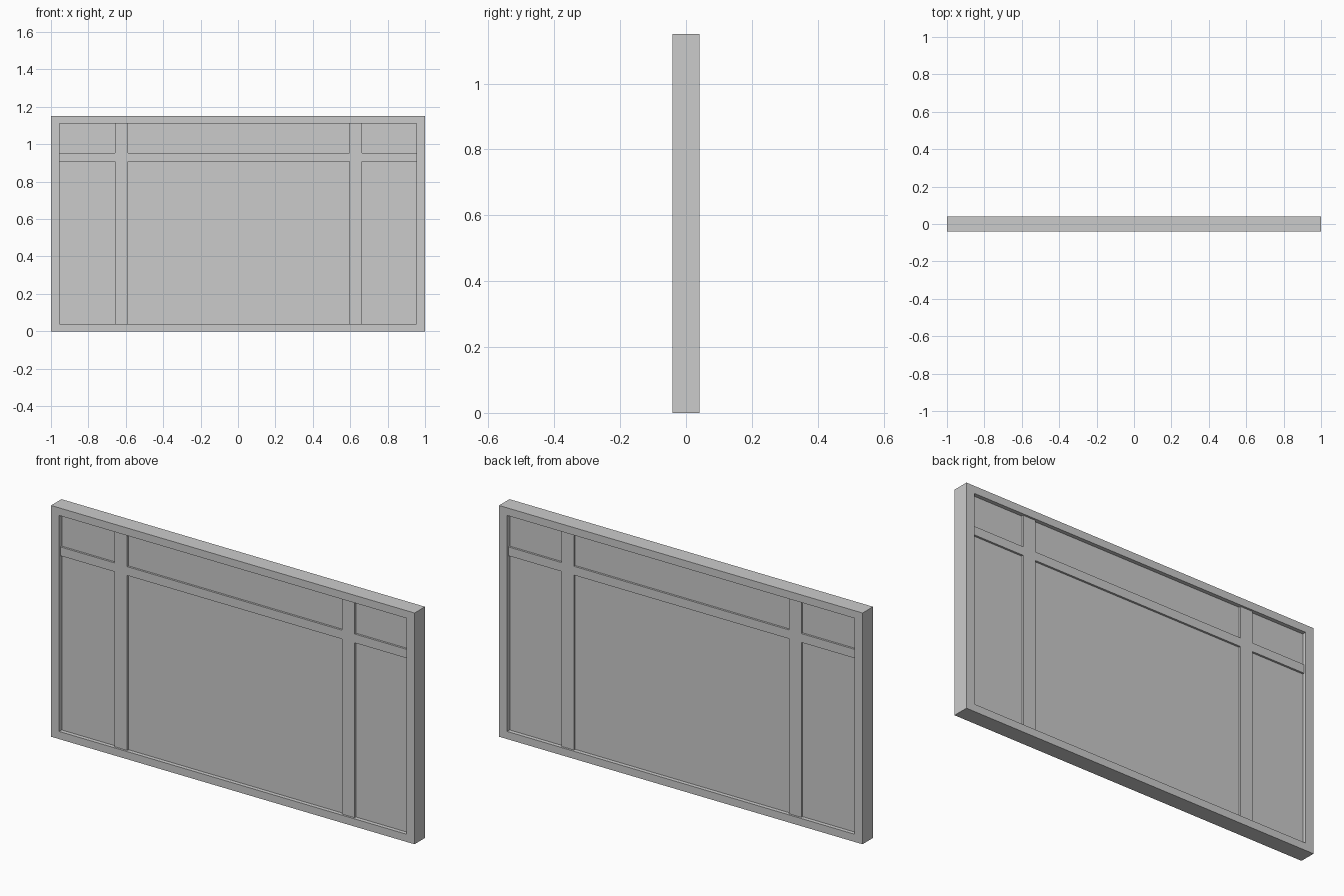
import bpy, bmesh

if "Cube" in bpy.data.objects:
    bpy.data.objects.remove(bpy.data.objects["Cube"])

W, H, D = 1.0, 1.15, 0.041            # outer half width, height, half depth
IX, Z0, Z1 = 0.955, 0.038, 1.112      # inner opening
BAR, GLASS = 0.031, 0.021             # half depths of bars and pane


def finish(name, bm):
    bmesh.ops.recalc_face_normals(bm, faces=bm.faces)
    mesh = bpy.data.meshes.new(name)
    bm.to_mesh(mesh)
    bm.free()
    obj = bpy.data.objects.new(name, mesh)
    bpy.context.collection.objects.link(obj)
    return obj


def box(name, x0, x1, hy, z0, z1):
    bm = bmesh.new()
    bmesh.ops.create_cube(bm, size=1)
    for v in bm.verts:
        v.co = (x1 if v.co.x > 0 else x0,
                hy if v.co.y > 0 else -hy,
                z1 if v.co.z > 0 else z0)
    return finish(name, bm)


# Outer frame: mitred rectangular ring
bm = bmesh.new()
section = [(True, -D), (True, D), (False, D), (False, -D)]
rings = []
for sx, top in [(-1, 0), (1, 0), (1, 1), (-1, 1)]:
    ring = []
    for outer, y in section:
        x = sx * (W if outer else IX)
        z = (H if outer else Z1) if top else (0 if outer else Z0)
        ring.append(bm.verts.new((x, y, z)))
    rings.append(ring)
for i in range(4):
    a, b = rings[i], rings[(i + 1) % 4]
    for j in range(4):
        k = (j + 1) % 4
        bm.faces.new((a[j], b[j], b[k], a[k]))
finish("window_frame", bm)

# Glass pane
box("glass_pane", -IX, IX, GLASS, Z0, Z1)

# Vertical bars
uprights = [(-0.657, -0.588), (0.595, 0.664)]
for i, (x0, x1) in enumerate(uprights):
    box(f"vertical_bar_{i + 1}", x0, x1, BAR, Z0, Z1)

# Horizontal bar, in three lengths between the uprights
stops = [-IX, *uprights[0], *uprights[1], IX]
for i in range(3):
    box(f"horizontal_bar_{i + 1}", stops[2 * i], stops[2 * i + 1], BAR, 0.908, 0.952)
